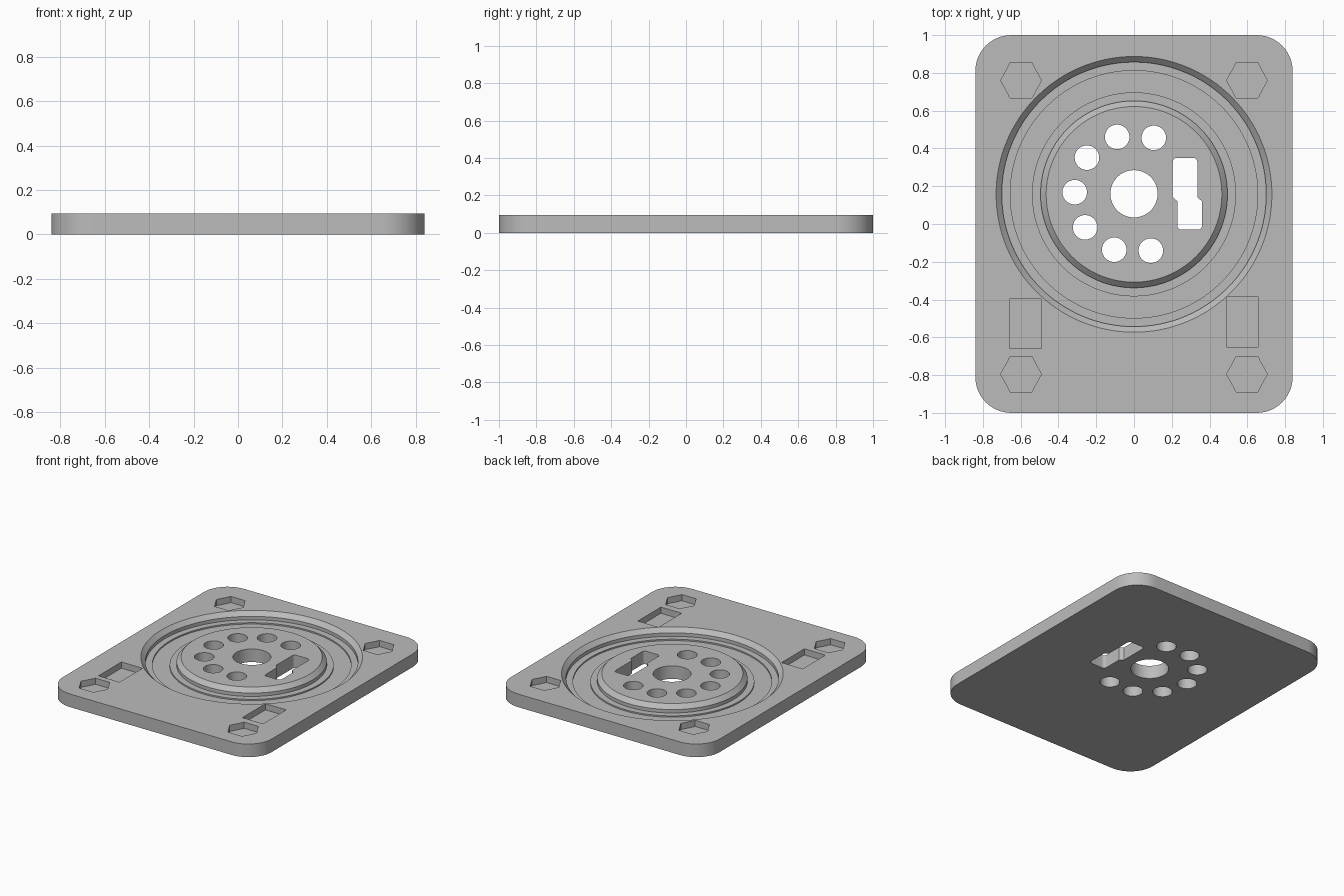
import bpy, bmesh
from math import sin, cos, pi, radians

cube = bpy.data.objects.get("Cube")
if cube:
    bpy.data.objects.remove(cube, do_unlink=True)

TOP = 0.095
HUB_Y = 0.157
ABOVE, BELOW = TOP + 0.05, -0.05

grey = bpy.data.materials.new("plain grey")
grey.use_nodes = True
colour = (0.5, 0.5, 0.5, 1)
grey.diffuse_color = colour
grey.node_tree.nodes["Principled BSDF"].inputs["Base Color"].default_value = colour


def finish(name, bm):
    bmesh.ops.recalc_face_normals(bm, faces=bm.faces)
    mesh = bpy.data.meshes.new(name)
    bm.to_mesh(mesh)
    bm.free()
    mesh.materials.append(grey)
    obj = bpy.data.objects.new(name, mesh)
    bpy.context.collection.objects.link(obj)
    return obj


def prism(name, outline, z0, z1):
    bm = bmesh.new()
    face = bm.faces.new([bm.verts.new((x, y, z0)) for x, y in outline])
    new = bmesh.ops.extrude_face_region(bm, geom=[face])["geom"]
    verts = [v for v in new if isinstance(v, bmesh.types.BMVert)]
    bmesh.ops.translate(bm, verts=verts, vec=(0, 0, z1 - z0))
    return finish(name, bm)


def circle(cx, cy, r, n):
    return [(cx + r * cos(2 * pi * i / n), cy + r * sin(2 * pi * i / n)) for i in range(n)]


def rounded_rect(x0, x1, y0, y1, r, n):
    centres = [(x1 - r, y1 - r), (x0 + r, y1 - r), (x0 + r, y0 + r), (x1 - r, y0 + r)]
    points = []
    for k, (cx, cy) in enumerate(centres):
        for i in range(n + 1):
            a = pi / 2 * (k + i / n)
            points.append((cx + r * cos(a), cy + r * sin(a)))
    return points


def lathe(name, profile, cy, n):
    bm = bmesh.new()
    rings = [[bm.verts.new((r * cos(2 * pi * i / n), cy + r * sin(2 * pi * i / n), z))
              for r, z in profile] for i in range(n)]
    m = len(profile)
    for i in range(n):
        a, b = rings[i], rings[(i + 1) % n]
        for j in range(m):
            k = (j + 1) % m
            bm.faces.new((a[j], b[j], b[k], a[k]))
    return finish(name, bm)


def cut(target, cutter):
    cutter.hide_render = True
    mod = target.modifiers.new("cut", "BOOLEAN")
    mod.operation = "DIFFERENCE"
    mod.solver = "EXACT"
    mod.object = cutter
    bpy.context.view_layer.objects.active = target
    bpy.ops.object.modifier_apply(modifier=mod.name)
    bpy.data.objects.remove(cutter, do_unlink=True)


# Rounded base plate
plate = prism("base_plate", rounded_rect(-0.84, 0.84, -1, 1, 0.19, 12), 0, TOP)

# Bearing groove with chamfered lips and a shallow track in its floor
groove = [(0.75, TOP + 0.02), (0.70, 0.065), (0.70, 0.04), (0.655, 0.04),
          (0.655, 0.03), (0.54, 0.03), (0.54, 0.04), (0.495, 0.04),
          (0.495, 0.065), (0.445, TOP + 0.02)]
cut(plate, lathe("groove_cutter", groove, HUB_Y, 128))

# Centre bore and the ring of wire holes
cut(plate, prism("bore_cutter", circle(0, HUB_Y + 0.003, 0.125, 64), BELOW, ABOVE))
for k in range(7):
    a = radians(70.5 + 36 * k)
    hole = circle(0.314 * cos(a), HUB_Y + 0.003 + 0.314 * sin(a), 0.065, 40)
    cut(plate, prism("hole_cutter", hole, BELOW, ABOVE))

# Offset slot through the hub: two staggered halves joined by slanted shoulders
upper = rounded_rect(0.205, 0.335, 0, 0.35, 0.02, 4)[:10]
lower = rounded_rect(0.23, 0.36, -0.03, 0.2, 0.02, 4)[10:]
slot = upper + [(0.205, 0.142), (0.23, 0.12)] + lower + [(0.36, 0.12), (0.335, 0.142)]
cut(plate, prism("slot_cutter", slot, BELOW, ABOVE))

# Nut pockets with relieved corners
quarter = [(0.108, 0), (0.07, 0.068), (0.058, 0.094)]
half = quarter + [(-x, y) for x, y in reversed(quarter)]
nut = half + [(x, -y) for x, y in reversed(half[1:-1])]
for side in (-1, 1):
    for y in (0.76, -0.795):
        pocket = [(side * 0.598 + px, y + py) for px, py in nut]
        cut(plate, prism("nut_cutter", pocket, 0.05, ABOVE))

# Rectangular pockets near the front corners
for x0, x1, y0, y1 in ((-0.66, -0.49, -0.66, -0.397), (0.49, 0.657, -0.65, -0.385)):
    pocket = [(x0, y0), (x1, y0), (x1, y1), (x0, y1)]
    cut(plate, prism("pocket_cutter", pocket, 0.05, ABOVE))

# Smooth curved walls, sharp edges
bpy.ops.object.select_all(action="DESELECT")
plate.select_set(True)
bpy.context.view_layer.objects.active = plate
bpy.ops.object.shade_smooth_by_angle(angle=radians(25))
